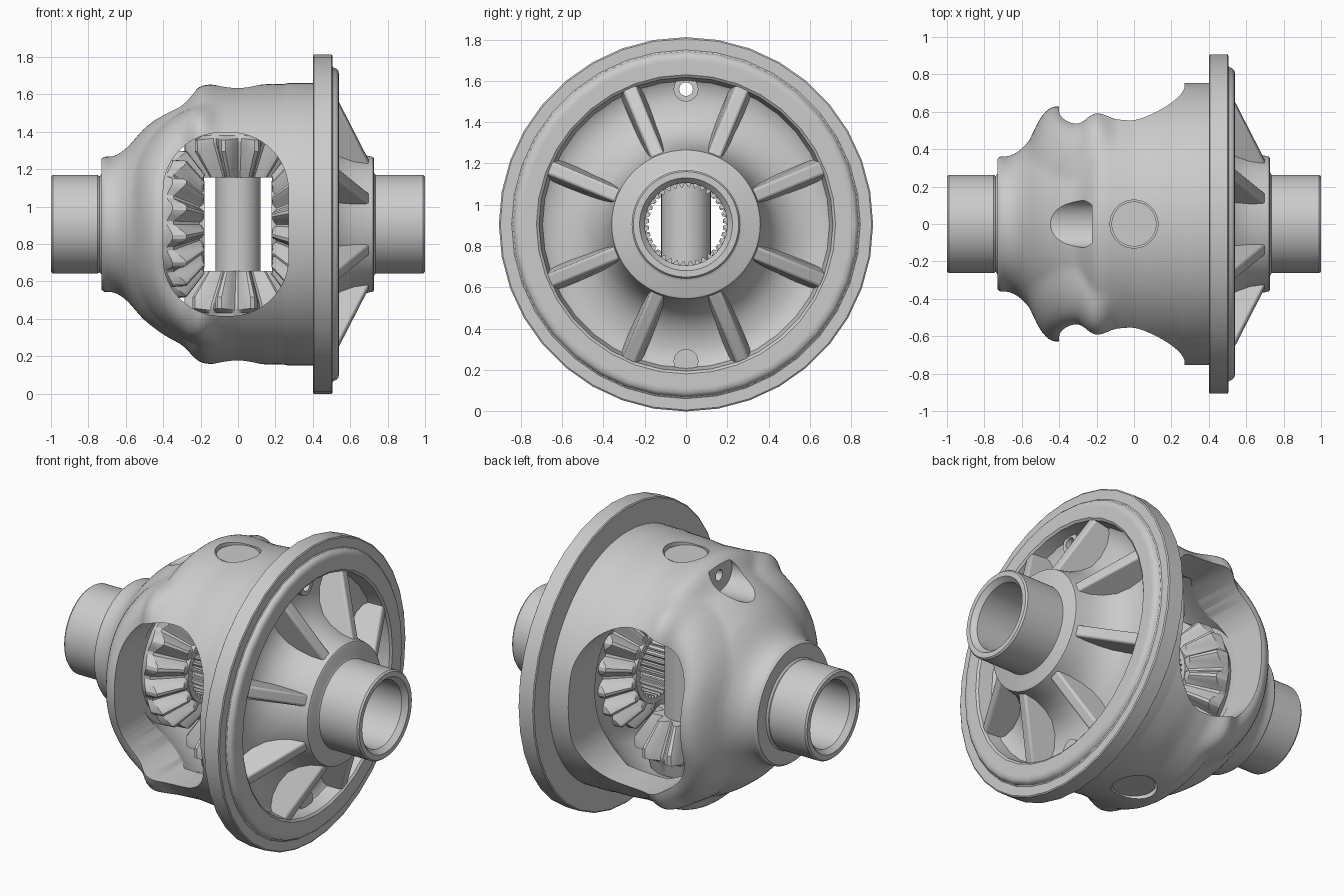
import bpy, bmesh
from math import pi, sin, cos, hypot
from mathutils import Matrix, Vector

if "Cube" in bpy.data.objects:
    bpy.data.objects.remove(bpy.data.objects["Cube"])

C = 0.905                                    # height of the main axis
AXIS = Matrix.Translation((0, 0, C))


def finish(name, bm, angle=0.6):
    bmesh.ops.recalc_face_normals(bm, faces=bm.faces[:])
    me = bpy.data.meshes.new(name)
    bm.to_mesh(me)
    bm.free()
    ob = bpy.data.objects.new(name, me)
    bpy.context.collection.objects.link(ob)
    smooth(ob, angle)
    return ob


def activate(ob):
    bpy.ops.object.select_all(action='DESELECT')
    ob.select_set(True)
    bpy.context.view_layer.objects.active = ob


def smooth(ob, angle=0.6):
    activate(ob)
    bpy.ops.object.shade_smooth_by_angle(angle=angle)


def lathe(name, count, n, fn, mat=AXIS, angle=0.6):
    """Closed ring profile swept about x; fn(profile index, step, theta) -> (x, r)."""
    bm = bmesh.new()
    rings = []
    for j in range(n):
        t = 2 * pi * j / n
        ring = []
        for i in range(count):
            x, r = fn(i, j, t)
            ring.append(bm.verts.new(mat @ Vector((x, r * cos(t), r * sin(t)))))
        rings.append(ring)
    for j in range(n):
        a, b = rings[j], rings[(j + 1) % n]
        for i in range(count):
            k = (i + 1) % count
            bm.faces.new((a[i], a[k], b[k], b[i]))
    return finish(name, bm, angle)


def cylinder(name, r, lo, hi, mat, n=48):
    bm = bmesh.new()
    m = mat @ Matrix.Translation((0, 0, (lo + hi) / 2))
    bmesh.ops.create_cone(bm, cap_ends=True, segments=n, radius1=r, radius2=r,
                          depth=hi - lo, matrix=m)
    return finish(name, bm)


def cut(ob, *cutters):
    activate(ob)
    for c in cutters:
        c.hide_render = True
        m = ob.modifiers.new("cut", 'BOOLEAN')
        m.operation, m.solver, m.object = 'DIFFERENCE', 'EXACT', c
        bpy.ops.object.modifier_apply(modifier=m.name)
    smooth(ob)


# Window outline: rounded rectangle in the xz plane
WX, HX, HZ, WR = -0.065, 0.335, 0.49, 0.31


def window_dist(x, z):
    qx, qz = abs(x - WX) - HX + WR, abs(z) - HZ + WR
    return hypot(max(qx, 0), max(qz, 0)) + min(max(qx, qz), 0) - WR


# Housing: case wall, both tubes and the dished right end in one profile
SHELL = [(-.76, .36), (-.66, .362), (-.6, .40), (-.5, .515), (-.4, .59), (-.29, .65),
         (-.22, .73), (-.17, .748), (0, .738), (.12, .748), (.3, .752)]


def shell_r(x):
    for (x0, r0), (x1, r1) in zip(SHELL, SHELL[1:]):
        if x <= x1:
            return r0 + (r1 - r0) * (x - x0) / (x1 - x0)
    return SHELL[-1][1]


xs = [-0.715 + 0.0175 * i for i in range(56)]
left = [(-1, .225), (-1, .255), (-.99, .263), (-.75, .263), (-.74, .256), (-.73, .268), (-.73, .35)]
wall = [(x, sum(shell_r(x + .012 * d) for d in range(-2, 3)) / 5) for x in xs]
right = [(.27, .755), (.41, .755), (.45, .715), (.455, .70), (.435, .67), (.43, .60), (.45, .52),
         (.49, .455), (.55, .41), (.62, .38), (.70, .365), (.722, .36), (.728, .35),
         (.728, .275), (.735, .263), (.99, .263), (1, .255), (1, .225)]
inner = [(.97, .2), (.34, .2), (.32, .42), (.29, .48), (.2, .55), (.12, .60), (-.12, .60),
         (-.25, .51), (-.36, .43), (-.40, .40), (-.41, .2), (-.97, .2)]
prof = left + wall + right + inner


def housing_point(i, j, t):
    x, r = prof[i]
    if len(left) <= i < len(left) + len(wall):
        d = window_dist(x, r * sin(t))
        if -.04 < d < .16:                    # raised rim round the window
            f = min(max((-.08 - x) / .2, 0), 1)
            r += .066 * sin(pi * (d + .04) / .20) * f * f * (3 - 2 * f)
    return x, r


housing = lathe("housing", len(prof), 128, housing_point)

# Window cutter
bm = bmesh.new()
loop = []
for q, (sx, sz) in enumerate([(1, 1), (-1, 1), (-1, -1), (1, -1)]):
    for k in range(17):
        a = pi / 2 * (q + k / 16)
        loop.append(bm.verts.new((WX + sx * (HX - WR) + WR * cos(a), -1,
                                  C + sz * (HZ - WR) + WR * sin(a))))
face = bm.faces.new(loop)
ext = bmesh.ops.extrude_face_region(bm, geom=[face])
bmesh.ops.translate(bm, verts=[v for v in ext["geom"] if isinstance(v, bmesh.types.BMVert)],
                    vec=(0, 2, 0))
window = finish("window_cutter", bm)

# Cross pin bore, lock bolt hole and its scooped recess
ALONG_X = Matrix.Rotation(pi / 2, 4, 'Y')
pin_bore = cylinder("pin_bore_cutter", .128, -1, 1, AXIS)
bolt_hole = cylinder("bolt_hole_cutter", .033, -.6, .8,
                     Matrix.Translation((0, 0, C + .655)) @ ALONG_X, 24)
recess = cylinder("recess_cutter", .10, -.7, -.225,
                  Matrix.Translation((0, 0, C + .655)) @ Matrix.Diagonal((1, 1.25, 1, 1)) @ ALONG_X)
cut(housing, window, pin_bore, recess, bolt_hole)

# Ring flange with its raised face
fl = [(.40, .73), (.40, .90), (.405, .907), (.50, .907), (.505, .90), (.505, .845), (.51, .838),
      (.525, .833), (.537, .82), (.54, .80), (.54, .79), (.54, .74), (.54, .725), (.53, .712),
      (.45, .695)]
lathe("flange", len(fl), 36, lambda i, j, t: fl[i])

# Cross pin
pin = cylinder("cross_pin", .12, -.725, .725, AXIS)
cut(pin, bolt_hole)

# Small bosses in the dished face
for name, z in (("bolt_boss", C + .655), ("lower_boss", C - .665)):
    boss = cylinder(name, .06, .38, .465, Matrix.Translation((0, 0, z)) @ ALONG_X, 32)
    if name == "bolt_boss":
        cut(boss, bolt_hole)

# Eight tapered ribs
for k in range(8):
    bm = bmesh.new()
    rot = AXIS @ Matrix.Rotation(pi / 8 + k * pi / 4, 4, 'X')
    rows = []
    for r, low, top in ((.33, .40, .715), (.72, .40, .53)):
        rows.append([bm.verts.new(rot @ Vector(p)) for p in
                     ((low, r, -.06), (top, r, -.032), (top, r, .032), (low, r, .06))])
    a, b = rows
    for i in range(4):
        m = (i + 1) % 4
        bm.faces.new((a[i], a[m], b[m], b[i]))
    bm.faces.new(a)
    bm.faces.new(b)
    rib = finish(f"rib_{k + 1}", bm)
    bev = rib.modifiers.new("round", 'BEVEL')
    bev.width, bev.segments = .012, 3

# Bevel gears: each profile row holds the root point and the tip point
TOOTH = [0, 0, .3, .75, 1, 1, .75, .3]


def gear(name, rows, teeth, mat):
    def point(i, j, t):
        (x0, r0), (x1, r1) = rows[i]
        w = TOOTH[j % 8]
        return x0 + (x1 - x0) * w, r0 + (r1 - r0) * w
    return lathe(name, len(rows), teeth * 8, point, mat, 0.5)


def same(x, r):
    return ((x, r), (x, r))


side = [same(.185, .21), ((.205, .225), (.18, .27)), ((.345, .36), (.275, .395)),
        ((.38, .365), (.35, .40)), same(.395, .36), same(.42, .35), same(.42, .21)]
pinion = [same(.25, .10), ((.25, .135), (.25, .185)), ((.43, .22), (.39, .285)),
          ((.46, .225), (.45, .285)), same(.475, .22), same(.56, .20), same(.56, .10)]
for s, tag in ((1, "right"), (-1, "left")):
    turn = Matrix.Rotation(0 if s > 0 else pi, 4, 'Z')
    gear(f"side_gear_{tag}", side, 16, AXIS @ turn)
    # splined bore of the side gear
    sp = [(.18, .225), (.18, .18), (.44, .18), (.44, .225)]
    lathe(f"spline_{tag}", 4, 144,
          lambda i, j, t: (sp[i][0], sp[i][1] + (.018 if i in (1, 2) and j % 4 < 2 else 0)),
          AXIS @ turn, 0.5)
for s, tag in ((1, "lower"), (-1, "upper")):
    gear(f"pinion_{tag}", pinion, 10, AXIS @ Matrix.Rotation(s * pi / 2, 4, 'Y'))

# Remove the used cutters
for c in (window, pin_bore, bolt_hole, recess):
    bpy.data.objects.remove(c, do_unlink=True)
